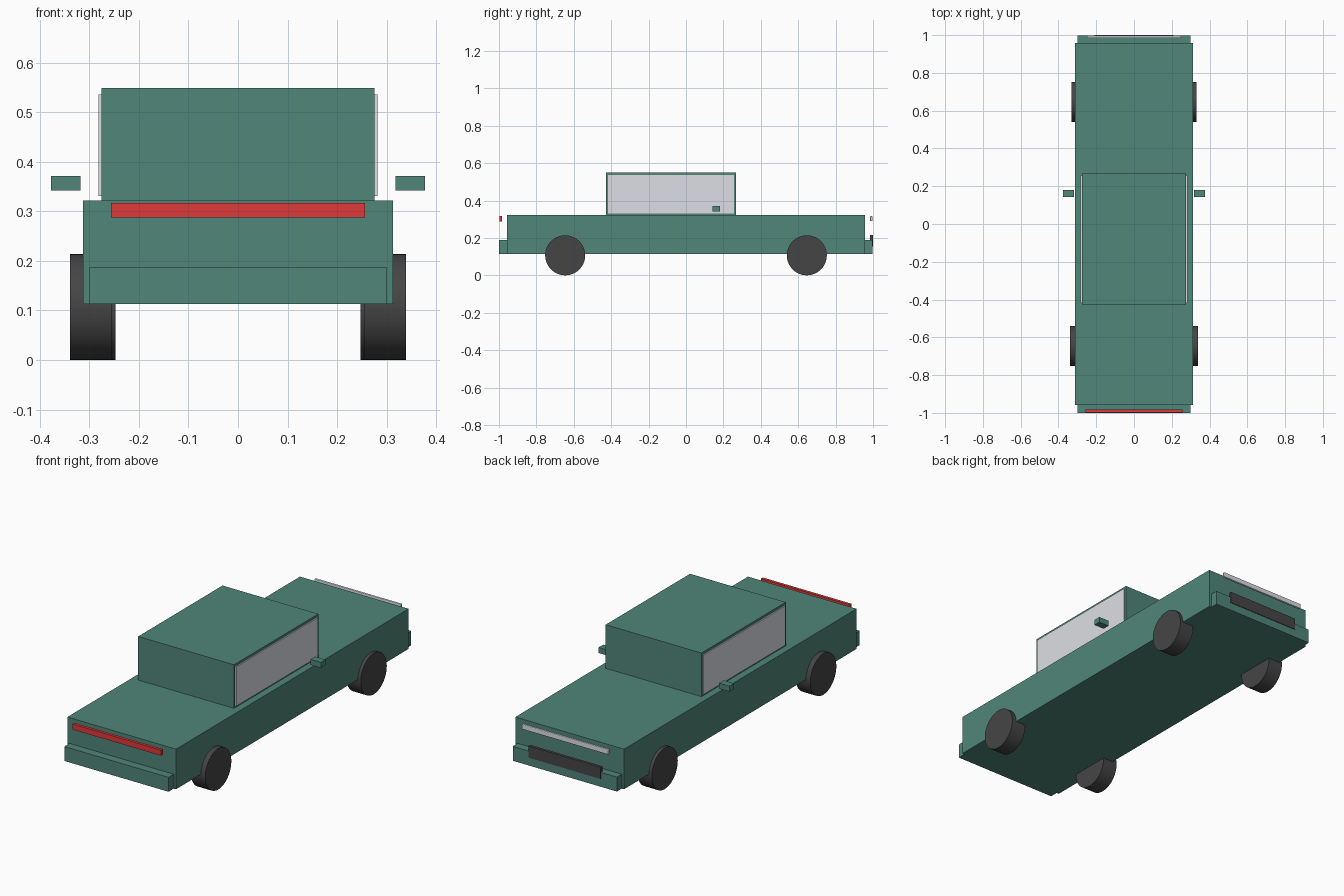
import bpy, math

if "Cube" in bpy.data.objects:
    bpy.data.objects.remove(bpy.data.objects["Cube"])

def material(name, color):
    m = bpy.data.materials.new(name)
    m.diffuse_color = (*color, 1)
    m.use_nodes = True
    m.node_tree.nodes["Principled BSDF"].inputs["Base Color"].default_value = m.diffuse_color
    return m

green = material("green_paint", (0.08, 0.24, 0.19))
red = material("red_lens", (0.75, 0.04, 0.04))
pale = material("pale_glass", (0.72, 0.74, 0.78))
dark = material("dark_rubber", (0.06, 0.06, 0.06))

def box(name, x, y, z, mat, bevel=0):
    """Box spanning the (min, max) pairs x, y, z."""
    bpy.ops.mesh.primitive_cube_add(size=1, location=[(a + b) / 2 for a, b in (x, y, z)])
    ob = bpy.context.object
    ob.name = name
    ob.scale = [b - a for a, b in (x, y, z)]
    bpy.ops.object.transform_apply(location=False, rotation=False, scale=True)
    ob.data.materials.append(mat)
    if bevel:
        mod = ob.modifiers.new("bevel", 'BEVEL')
        mod.width, mod.segments = bevel, 2
    return ob

def wheel(name, side, x0, x1, y, r=0.107):
    bpy.ops.mesh.primitive_cylinder_add(vertices=48, radius=r, depth=x1 - x0,
        location=(side * (x0 + x1) / 2, y, r), rotation=(0, math.pi / 2, 0))
    ob = bpy.context.object
    ob.name = name
    ob.data.materials.append(dark)
    bpy.ops.object.shade_smooth_by_angle()

# Body, cabin and bumpers
box("body", (-0.313, 0.313), (-0.957, 0.957), (0.113, 0.322), green)
box("cabin", (-0.276, 0.276), (-0.427, 0.267), (0.315, 0.549), green)
box("bumper_front", (-0.30, 0.30), (-1.0, -0.95), (0.113, 0.188), green)
box("bumper_back", (-0.30, 0.30), (0.95, 0.997), (0.113, 0.188), green)

# Light bars and grille
box("red_light_bar", (-0.256, 0.256), (-0.998, -0.983), (0.288, 0.317), red)
box("white_light_bar", (-0.25, 0.25), (0.984, 0.997), (0.29, 0.317), pale, 0.004)
box("grille", (-0.208, 0.208), (0.985, 1.0), (0.155, 0.216), dark)

# Side windows, mirrors and wheels on both sides
for s, side in ((-1, "left"), (1, "right")):
    def span(a, b):
        return tuple(sorted((s * a, s * b)))
    box("window_" + side, span(0.27, 0.282), (-0.417, 0.257), (0.331, 0.536), pale)
    box("mirror_" + side, span(0.318, 0.377), (0.143, 0.181), (0.342, 0.371), green)
    wheel("wheel_front_" + side, s, 0.255, 0.339, -0.646)
    wheel("wheel_back_" + side, s, 0.247, 0.33, 0.646)
